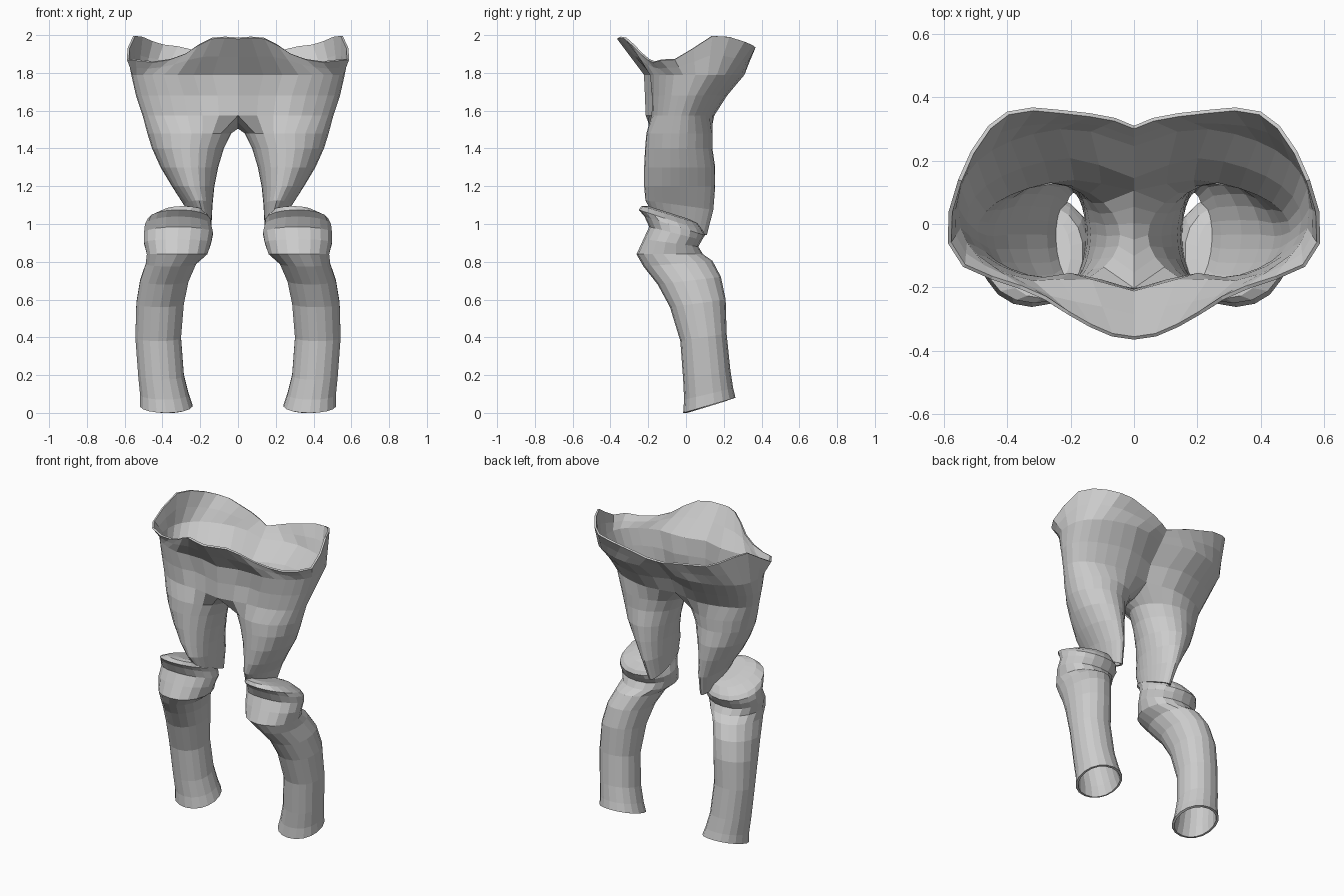
import bpy, bmesh, math
from mathutils import Vector

cube = bpy.data.objects.get("Cube")
if cube:
    bpy.data.objects.remove(cube)

grey = bpy.data.materials.new("warm_grey")
grey.use_nodes = True
colour = (0.6, 0.6, 0.6, 1)
grey.diffuse_color = colour
grey.node_tree.nodes["Principled BSDF"].inputs["Base Color"].default_value = colour

OUTER, INNER = 19, 5          # points on the outer and inner arcs of a thigh ring


def power(v, p):
    return math.copysign(abs(v) ** p, v)


def oval(z, x0, x1, y0, y1, tilt, degrees, p=0.95):
    """Rounded ring inside a box; tilt is the rise from front to back."""
    pts = []
    for d in degrees:
        a = math.radians(d)
        s, c = power(math.sin(a), p), power(math.cos(a), p)
        pts.append(Vector(((x0 + x1) / 2 + s * (x1 - x0) / 2,
                           (y0 + y1) / 2 - c * (y1 - y0) / 2,
                           z - c * tilt / 2)))
    return pts


def skin(bm, rings, closed):
    """Join rings, listed from the top down, with quads."""
    for a, b in zip(rings, rings[1:]):
        n = len(a)
        for j in range(n if closed else n - 1):
            k = (j + 1) % n
            bm.faces.new((a[j], b[j], b[k], a[k]))


def finish(name, bm, thickness):
    mesh = bpy.data.meshes.new(name)
    bm.to_mesh(mesh)
    bm.free()
    mesh.materials.append(grey)
    ob = bpy.data.objects.new(name, mesh)
    bpy.context.collection.objects.link(ob)
    mirror = ob.modifiers.new("mirror", 'MIRROR')
    mirror.merge_threshold = 0.002
    shell = ob.modifiers.new("shell", 'SOLIDIFY')
    shell.thickness = thickness
    shell.offset = -1


def add_ring(bm, pts):
    return [bm.verts.new(p) for p in pts]


# Pelvis: flared rim from front centre round the side to back centre
rim = [Vector(p) for p in (
    (0, -.365, 1.98), (.07, -.355, 1.985), (.14, -.325, 1.98), (.21, -.285, 1.945),
    (.28, -.24, 1.9), (.36, -.205, 1.87), (.45, -.175, 1.855), (.54, -.135, 1.865),
    (.588, -.06, 1.87), (.585, .04, 1.93), (.555, .14, 1.995), (.515, .23, 1.99),
    (.46, .31, 1.965), (.4, .355, 1.945), (.32, .368, 1.935), (.23, .36, 1.915),
    (.14, .35, 1.895), (.06, .335, 1.87), (0, .31, 1.855))]


def waist(z, x, y0, y1, groin, cleft, p=0.92):
    """Half ring with a groin hollow beside the front keel and a back cleft."""
    steps = [180 * i / (OUTER - 1) for i in range(OUTER)]
    pts = oval(z, -x, x, y0, y1, 0, steps, p)
    for v in pts:
        if v.y > 0:
            v.y -= cleft * math.exp(-(v.x / 0.12) ** 2)
        else:
            v.y += groin * math.exp(-((v.x - 0.17) / 0.1) ** 2)
    pts[0].x = pts[-1].x = 0
    return pts


upper = waist(1.79, .565, -.225, .325, .04, .07, 0.82)
middle = [a.lerp(b, 0.5) for a, b in zip(upper, rim)]
crotch = waist(1.575, .505, -.215, .165, .025, .05)
bm = bmesh.new()
half_rings = [add_ring(bm, r) for r in
              (rim, middle, upper, waist(1.68, .54, -.22, .235, .045, .08), crotch)]
skin(bm, half_rings, False)

# Crotch saddle closes the split ring between the thighs
saddle = []
for i in range(1, INNER + 1):
    t = i / (INNER + 1)
    p = crotch[-1].lerp(crotch[0], t)
    p.z -= 0.07 * math.sin(math.pi * t)
    saddle.append(p)
split = half_rings[-1] + add_ring(bm, saddle)

# Thighs
angles = [-50 + 280 * i / (OUTER - 1) for i in range(OUTER)]
angles += [230 + 80 * i / (INNER + 1) for i in range(1, INNER + 1)]
thigh = [split]
for r in ((1.48, .035, .48, -.21, .14, 0),
          (1.4, .075, .455, -.217, .14, 0),
          (1.3, .105, .41, -.222, .155, 0),
          (1.2, .125, .35, -.222, .155, 0),
          (1.1, .135, .285, -.215, .145, -.05),
          (1.0, .14, .24, -.18, .11, -.12)):
    thigh.append(add_ring(bm, oval(*r, angles, 1.05)))
skin(bm, thigh, True)
finish("pelvis_and_thighs", bm, 0.012)

# Knees and lower legs
bm = bmesh.new()
turn = [360 * i / 18 for i in range(18)]
legs = []
for r in ((1.06, .20, .34, -.20, .02, -.07),
          (1.05, .16, .42, -.235, .06, -.09),
          (1.02, .145, .48, -.25, .09, -.11),
          (.99, .14, .495, -.22, .10, -.10),
          (.95, .13, .50, -.195, .085, -.07),
          (.90, .14, .50, -.225, .065, -.04),
          (.84, .16, .485, -.262, .09, 0),
          (.79, .22, .49, -.225, .14, .03),
          (.70, .26, .52, -.15, .185, .04),
          (.58, .285, .54, -.085, .21, .04),
          (.40, .30, .545, -.03, .215, .04),
          (.20, .285, .53, -.015, .235, .05),
          (.10, .26, .52, -.01, .25, .06),
          (.04, .24, .52, -.015, .262, .08)):
    legs.append(add_ring(bm, oval(*r, turn)))
skin(bm, legs, True)
bm.faces.new(legs[0])          # closed knee top
finish("lower_legs", bm, 0.015)
